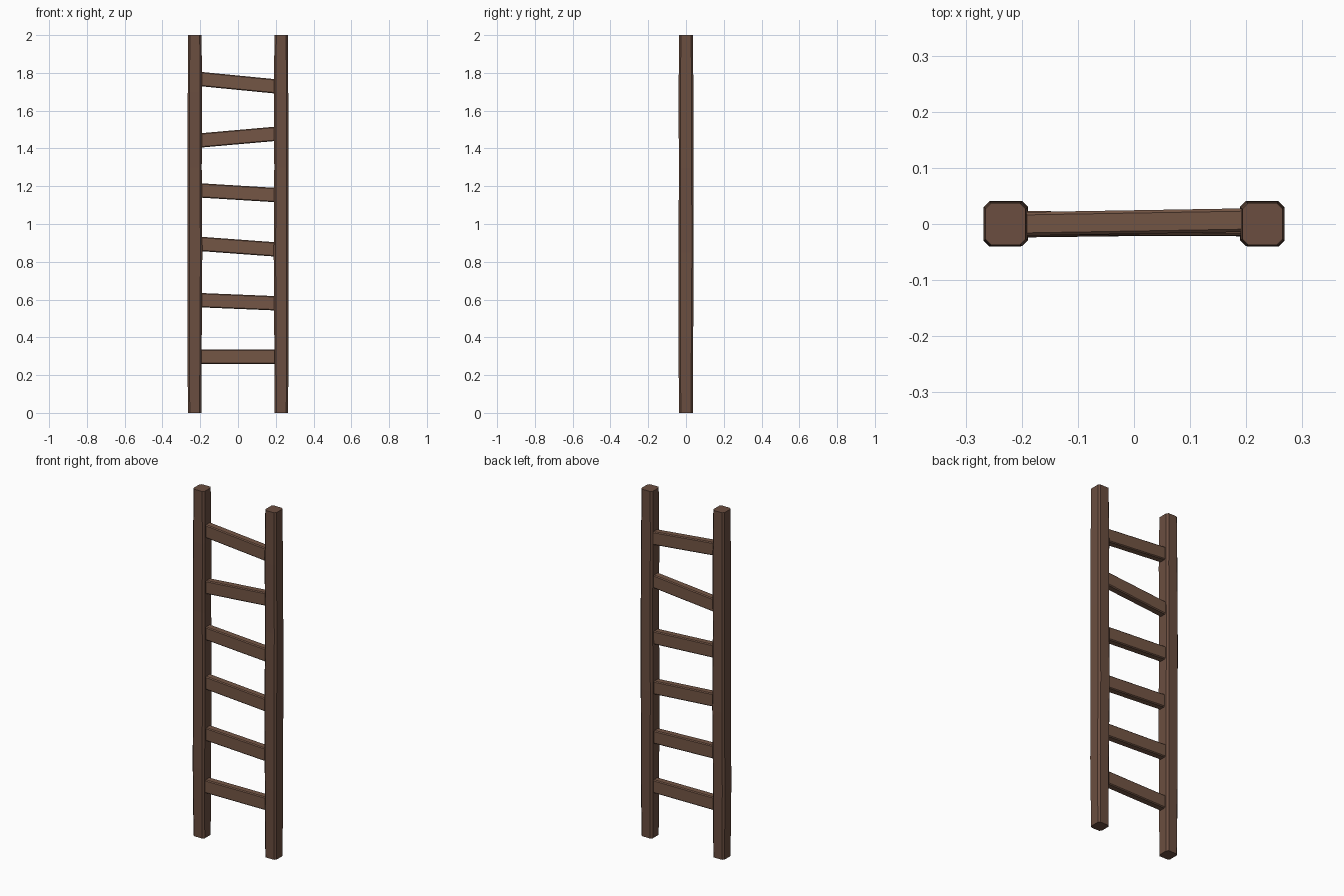
import bpy, bmesh
from mathutils import Vector

if "Cube" in bpy.data.objects:
    bpy.data.objects.remove(bpy.data.objects["Cube"])


def material(name, rgb):
    m = bpy.data.materials.new(name)
    m.diffuse_color = (*rgb, 1)
    m.use_nodes = True
    m.node_tree.nodes["Principled BSDF"].inputs["Base Color"].default_value = m.diffuse_color
    return m


def beam(name, stations, u, v, mat):
    """Chamfered beam lofted through (centre, half_u, half_v, chamfer) stations."""
    bm = bmesh.new()
    rings = []
    for centre, a, b, c in stations:
        outline = [(a - c, -b), (a, c - b), (a, b - c), (a - c, b),
                   (c - a, b), (-a, b - c), (-a, c - b), (c - a, -b)]
        rings.append([bm.verts.new(Vector(centre) + u * p + v * q) for p, q in outline])
    for r0, r1 in zip(rings, rings[1:]):
        for i in range(8):
            j = (i + 1) % 8
            bm.faces.new((r0[i], r0[j], r1[j], r1[i]))
    bm.faces.new(rings[0])
    bm.faces.new(rings[-1])
    bmesh.ops.recalc_face_normals(bm, faces=bm.faces)
    mesh = bpy.data.meshes.new(name)
    bm.to_mesh(mesh)
    bm.free()
    mesh.materials.append(mat)
    obj = bpy.data.objects.new(name, mesh)
    bpy.context.collection.objects.link(obj)
    return obj


X, Y, Z = Vector((1, 0, 0)), Vector((0, 1, 0)), Vector((0, 0, 1))
rail_wood = material("rail_wood", (0.145, 0.076, 0.051))
rung_wood = material("rung_wood", (0.175, 0.093, 0.06))

# Side rails, slightly uneven along their height: (z, x shift, y shift, half size)
wobble = [(0, 0, 0, 0.036), (0.4, 0.001, -0.001, 0.038), (0.85, -0.001, 0.001, 0.039),
          (1.3, 0.001, 0.001, 0.038), (1.7, -0.001, 0, 0.038), (2, 0, 0, 0.036)]
for name, side in (("left_rail", -1), ("right_rail", 1)):
    beam(name, [((side * (0.229 + dx), dy, z), h, h + 0.001, 0.010)
                for z, dx, dy, h in wobble], X, Y, rail_wood)

# Crooked rungs: (left z, right z, left y, right y)
rungs = [(0.297, 0.297, -0.003, 0.002), (0.597, 0.580, 0.002, -0.001),
         (0.895, 0.865, -0.002, 0.001), (1.178, 1.153, 0.001, 0.0),
         (1.442, 1.478, 0.002, 0.0), (1.768, 1.728, 0.0, 0.007)]
for i, (zl, zr, yl, yr) in enumerate(rungs):
    beam(f"rung_{i + 1}", [((-0.205, yl, zl), 0.021, 0.038, 0.005),
                           ((0.205, yr, zr), 0.021, 0.038, 0.005)], Y, Z, rung_wood)
